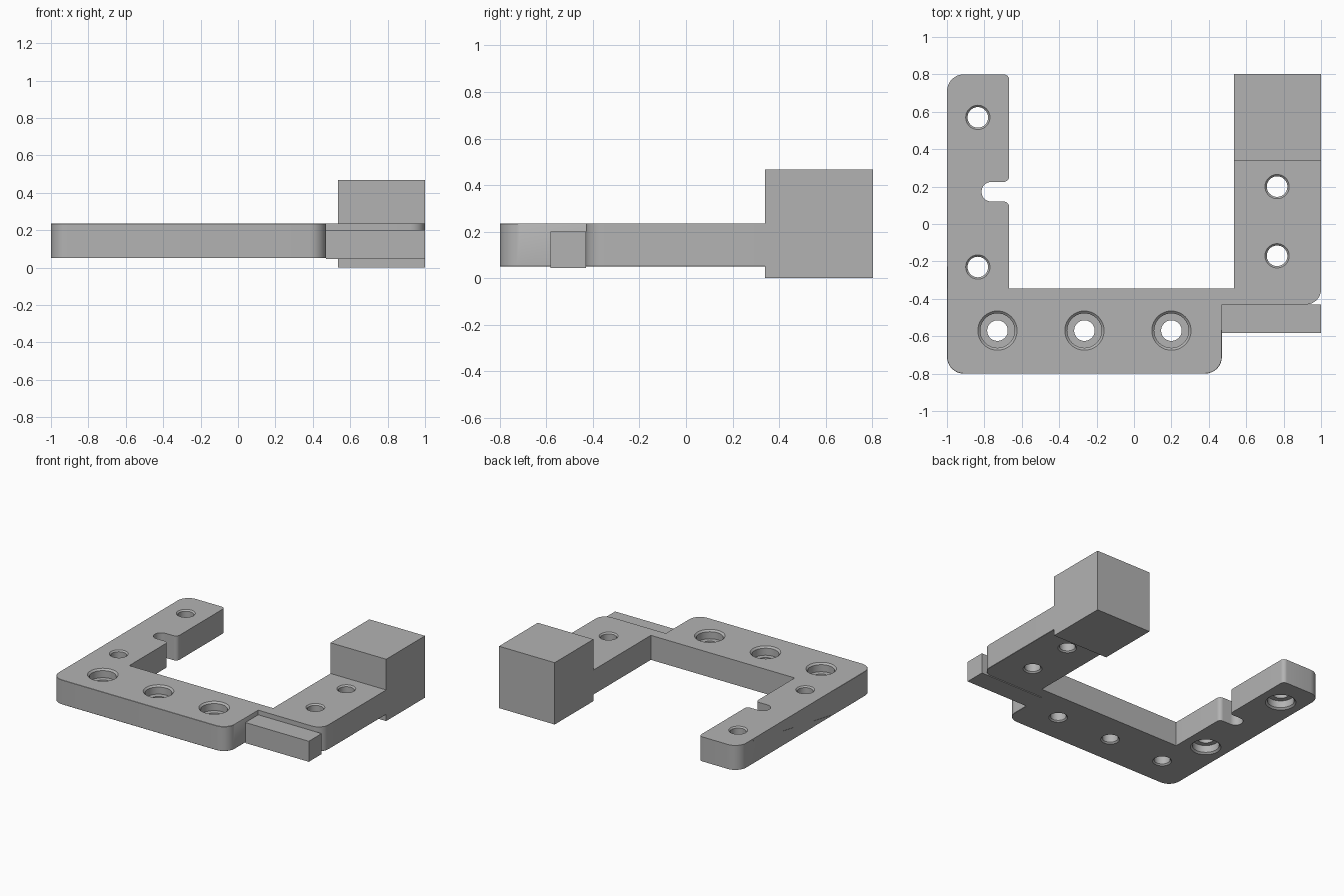
import bpy, bmesh, math
from mathutils import Vector

if "Cube" in bpy.data.objects:
    bpy.data.objects.remove(bpy.data.objects["Cube"])

Z0, Z1 = 0.05, 0.235
grey = bpy.data.materials.new("plain grey")
grey.diffuse_color = (0.45, 0.45, 0.45, 1)
grey.use_nodes = True
grey.node_tree.nodes["Principled BSDF"].inputs["Base Color"].default_value = grey.diffuse_color


def finish(name, bm):
    bmesh.ops.recalc_face_normals(bm, faces=bm.faces[:])
    me = bpy.data.meshes.new(name)
    bm.to_mesh(me)
    bm.free()
    ob = bpy.data.objects.new(name, me)
    bpy.context.collection.objects.link(ob)
    me.materials.append(grey)
    return ob


def box(name, x0, x1, y0, y1, z0, z1):
    bm = bmesh.new()
    bmesh.ops.create_cube(bm, size=1)
    for v in bm.verts:
        v.co = ((x0 + x1) / 2 + v.co.x * (x1 - x0),
                (y0 + y1) / 2 + v.co.y * (y1 - y0),
                (z0 + z1) / 2 + v.co.z * (z1 - z0))
    return finish(name, bm)


def rounded(corners, steps=8):
    """Round each right-angled corner (x, y, radius) with an arc."""
    pts = []
    for i, (x, y, r) in enumerate(corners):
        p = Vector((x, y))
        if r == 0:
            pts.append(p)
            continue
        a = (Vector(corners[i - 1][:2]) - p).normalized()
        b = (Vector(corners[(i + 1) % len(corners)][:2]) - p).normalized()
        for k in range(steps + 1):
            t = k / steps * math.pi / 2
            pts.append(p + (a + b) * r - (b * math.sin(math.pi / 2 - t) + a * math.sin(t)) * r)
    return pts


def hole_cutter(x, y, profile, n=40):
    """Stack of rings (radius, z) capped at both ends."""
    bm = bmesh.new()
    rings = [[bm.verts.new((x + r * math.cos(2 * math.pi * k / n),
                            y + r * math.sin(2 * math.pi * k / n), z)) for k in range(n)]
             for r, z in profile]
    for lo, hi in zip(rings, rings[1:]):
        for k in range(n):
            j = (k + 1) % n
            bm.faces.new((lo[k], lo[j], hi[j], hi[k]))
    bm.faces.new(rings[0][::-1])
    bm.faces.new(rings[-1])
    ob = finish("hole_cutter", bm)
    ob.hide_render = True
    return ob


# U-shaped plate with rounded corners and a slot in the left arm
outline = rounded([
    (-1, -0.8, 0.09), (0.47, -0.8, 0.09), (0.47, -0.43, 0), (1, -0.43, 0.08),
    (1, 0.34, 0), (0.535, 0.34, 0), (0.535, -0.345, 0), (-0.667, -0.345, 0),
    (-0.667, 0.12, 0.03), (-0.815, 0.12, 0.052), (-0.815, 0.225, 0.052),
    (-0.667, 0.225, 0.03), (-0.667, 0.8, 0.03), (-1, 0.8, 0.09), (-1, -0.345, 0)])
bm = bmesh.new()
low = [bm.verts.new((p.x, p.y, Z0)) for p in outline]
face = bm.faces.new(low)
top = bmesh.ops.extrude_face_region(bm, geom=[face])["geom"]
bmesh.ops.translate(bm, vec=(0, 0, Z1 - Z0),
                    verts=[g for g in top if isinstance(g, bmesh.types.BMVert)])
bmesh.ops.recalc_face_normals(bm, faces=bm.faces[:])


def on_bar(v):
    x, y = v.co.x, v.co.y
    return y < -0.34 and (x < -0.99 or y < -0.7 or (0.37 < x < 0.475 and y < -0.42))


def on_right_arm(v):
    x, y = v.co.x, v.co.y
    return x > 0.46 and (x > 0.99 or -0.44 < y < -0.349 and x > 0.54 or y < -0.42)


# Narrow chamfers on the outer rim
rim = []
for e in bm.edges:
    a, b = e.verts
    if abs(a.co.z - b.co.z) > 0.01:
        continue
    if on_bar(a) and on_bar(b):
        rim.append(e)
    elif a.co.z < 0.1 and on_right_arm(a) and on_right_arm(b):
        rim.append(e)
bmesh.ops.bevel(bm, geom=rim, offset=0.01, offset_type='OFFSET', segments=1,
                affect='EDGES', clamp_overlap=True)
plate = finish("mounting_plate", bm)

# Plain holes, and counterbored holes opening up (bar) or down (left arm)
R, C, B, BC = 0.055, 0.065, 0.092, 0.105
plain = [(C, Z0 - 0.02), (C, Z0), (R, Z0 + 0.01), (R, Z1 - 0.01), (C, Z1), (C, Z1 + 0.02)]
bore_up = [(C, Z0 - 0.02), (C, Z0), (R, Z0 + 0.01), (R, Z1 - 0.065), (B, Z1 - 0.065),
           (B, Z1 - 0.012), (BC, Z1), (BC, Z1 + 0.02)]
bore_down = [(r, Z0 + Z1 - z) for r, z in reversed(bore_up)]
holes = [(0.765, y, plain) for y in (0.2, -0.17)]
holes += [(x, -0.57, bore_up) for x in (-0.73, -0.265, 0.2)]
holes += [(-0.835, y, bore_down) for y in (0.57, -0.23)]
bpy.context.view_layer.objects.active = plate
for x, y, profile in holes:
    cutter = hole_cutter(x, y, profile)
    mod = plate.modifiers.new("hole", 'BOOLEAN')
    mod.operation = 'DIFFERENCE'
    mod.solver = 'EXACT'
    mod.object = cutter
    bpy.ops.object.modifier_apply(modifier=mod.name)
    bpy.data.objects.remove(cutter)

plate.select_set(True)
bpy.ops.object.shade_smooth_by_angle(angle=math.radians(30))

# Tall block at the end of the right arm, and low ledge in front of it
box("end_block", 0.535, 1, 0.34, 0.803, 0, 0.467)
box("front_ledge", 0.47, 1, -0.583, -0.43, 0.045, 0.2)
